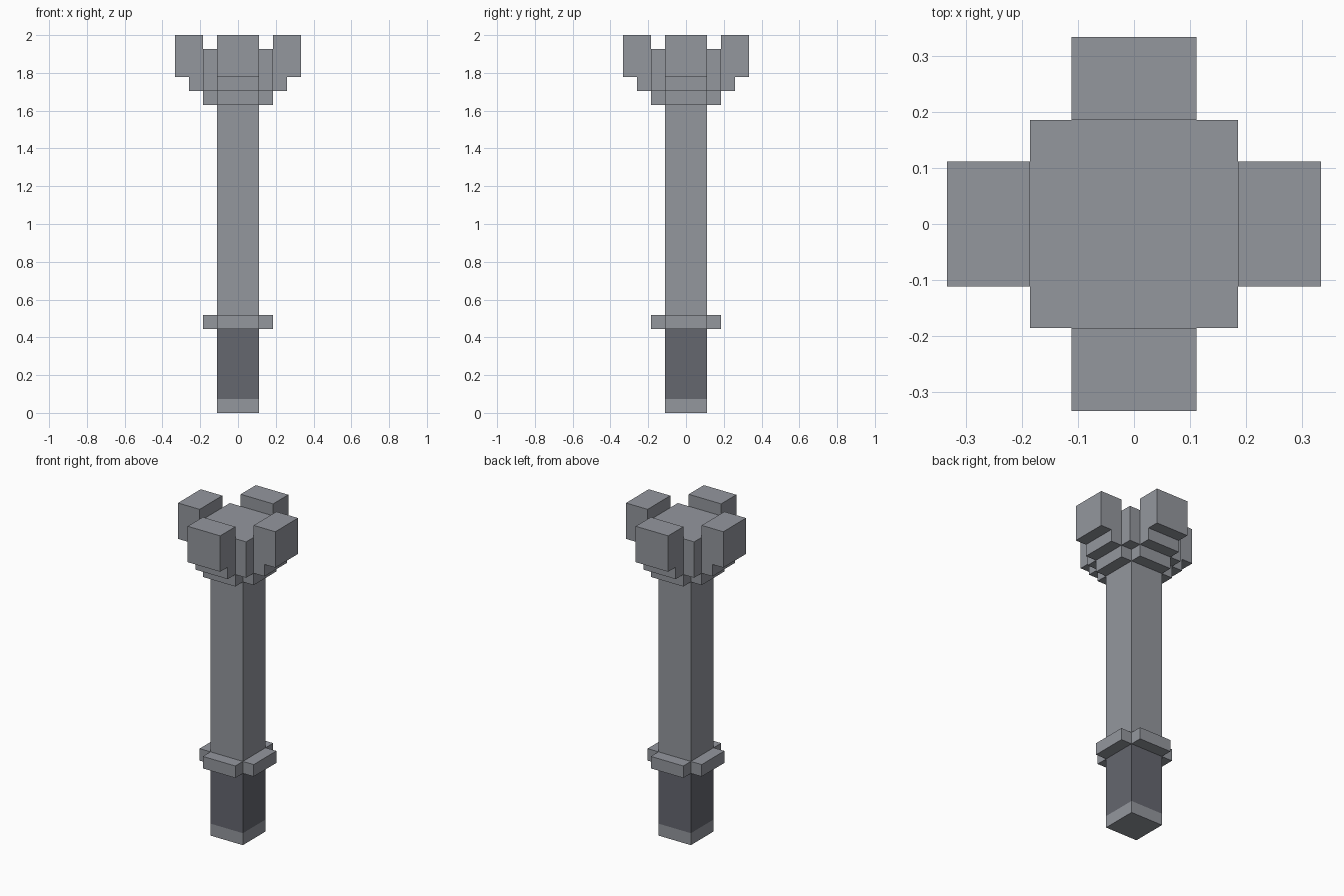
import bpy, bmesh
from mathutils import Matrix, Vector
from math import radians

cube = bpy.data.objects.get("Cube")
if cube:
    bpy.data.objects.remove(cube, do_unlink=True)

U = 2 / 27  # one block unit; the model is 27 units tall


def material(name, srgb):
    col = [((c / 255 + 0.055) / 1.055) ** 2.4 for c in srgb] + [1.0]
    m = bpy.data.materials.new(name)
    m.use_nodes = True
    m.diffuse_color = col
    m.node_tree.nodes["Principled BSDF"].inputs["Base Color"].default_value = col
    return m


stone = material("stone_grey", (148, 151, 158))
dark = material("dark_grip", (101, 103, 111))


def box(name, lo, hi, mat, turn=0):
    """Box between two corners in block units, turned about the z axis."""
    lo, hi = Vector(lo) * U, Vector(hi) * U
    bm = bmesh.new()
    place = Matrix.Translation((lo + hi) / 2) @ Matrix.Diagonal((*(hi - lo), 1))
    bmesh.ops.create_cube(bm, size=1, matrix=Matrix.Rotation(radians(turn), 4, "Z") @ place)
    me = bpy.data.meshes.new(name)
    bm.to_mesh(me)
    bm.free()
    me.materials.append(mat)
    ob = bpy.data.objects.new(name, me)
    bpy.context.collection.objects.link(ob)


# Central column: name, half width, bottom, top, material
for name, h, z0, z1, mat in (
    ("pommel", 1.5, 0, 1, stone),
    ("grip", 1.5, 1, 6, dark),
    ("shaft", 1.5, 6, 23, stone),
    ("head_core", 2.5, 23, 26, stone),
):
    box(name, (-h, -h, z0), (h, h, z1), mat)

# Parts repeated on all four sides: name, inner, outer, bottom, top
for name, r0, r1, z0, z1 in (
    ("guard", 1.5, 2.5, 6, 7),
    ("lower_bracket", 1.5, 2.5, 22, 23),
    ("upper_bracket", 2.5, 3.5, 23, 24),
    ("prong", 2.5, 4.5, 24, 27),
):
    for side, turn in (("left", 0), ("back", 90), ("right", 180), ("front", 270)):
        box(f"{name}_{side}", (r0, -1.5, z0), (r1, 1.5, z1), stone, turn)
